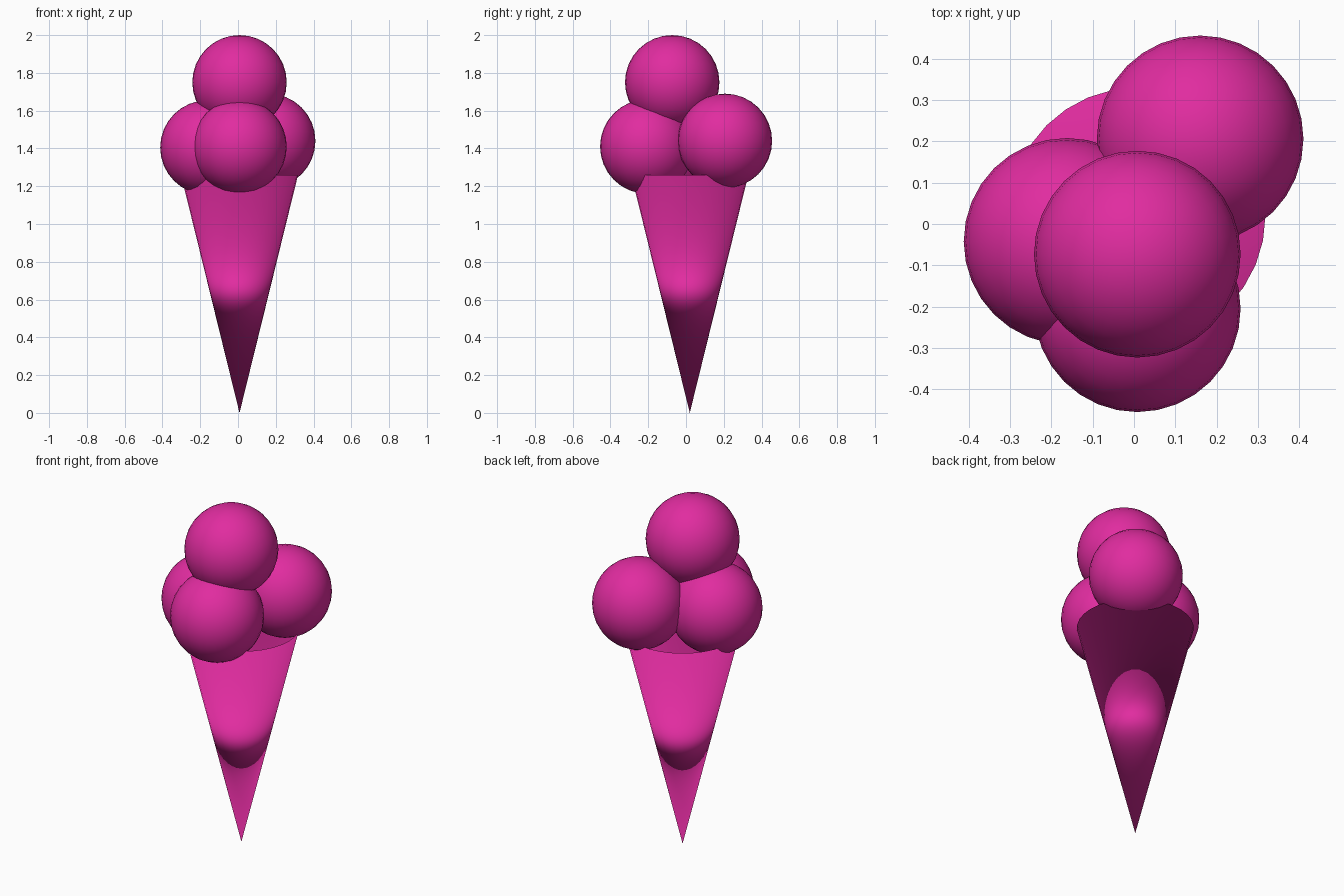
import bpy, bmesh, math

if "Cube" in bpy.data.objects:
    bpy.data.objects.remove(bpy.data.objects["Cube"])

pink = bpy.data.materials.new("pink")
pink.diffuse_color = (0.75, 0.025, 0.35, 1)
pink.use_nodes = True
pink.node_tree.nodes["Principled BSDF"].inputs["Base Color"].default_value = pink.diffuse_color


def finish(bm, name, location):
    bmesh.ops.recalc_face_normals(bm, faces=bm.faces)
    for f in bm.faces:
        f.smooth = True
    mesh = bpy.data.meshes.new(name)
    bm.to_mesh(mesh)
    bm.free()
    mesh.materials.append(pink)
    obj = bpy.data.objects.new(name, mesh)
    obj.location = location
    bpy.context.collection.objects.link(obj)
    return obj


# Hollow wafer cone: outer and inner walls meet at a sharp rim
SIDES, RIM_R, RIM_Z = 32, 0.31, 1.26
bm = bmesh.new()
rim = [bm.verts.new((RIM_R * math.cos(a), RIM_R * math.sin(a), RIM_Z))
       for a in (2 * math.pi * i / SIDES for i in range(SIDES))]
tip = bm.verts.new((0, 0, 0))
inner_tip = bm.verts.new((0, 0, 0.06))
for i in range(SIDES):
    a, b = rim[i], rim[(i + 1) % SIDES]
    bm.faces.new((b, a, tip))
    bm.faces.new((a, b, inner_tip))
finish(bm, "wafer_cone", (0.008, 0.02, 0))

# Ice cream scoops
scoops = {
    "front_scoop": (0.008, -0.205, 1.41),
    "left_scoop": (-0.162, -0.042, 1.405),
    "back_right_scoop": (0.16, 0.206, 1.44),
    "top_scoop": (0.008, -0.073, 1.75),
}
for name, centre in scoops.items():
    bm = bmesh.new()
    bmesh.ops.create_uvsphere(bm, u_segments=32, v_segments=16, radius=0.25)
    finish(bm, name, centre)
